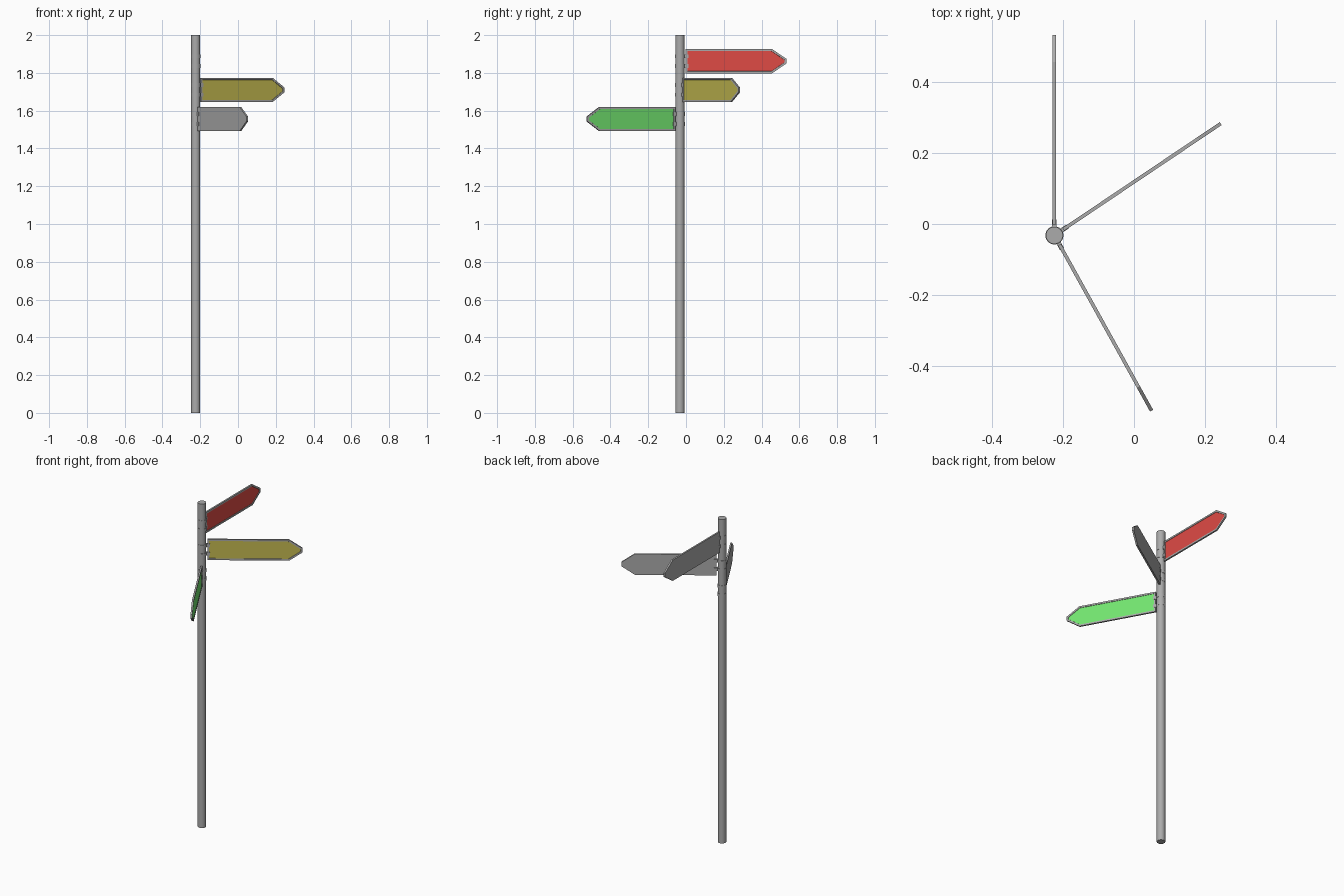
import bpy
import bmesh
from math import radians
from mathutils import Matrix, Vector

cube = bpy.data.objects.get("Cube")
if cube:
    bpy.data.objects.remove(cube)

POST = Vector((-0.224, -0.032, 0))
POST_R = 0.024


def material(name, rgb):
    mat = bpy.data.materials.new(name)
    mat.use_nodes = True
    mat.diffuse_color = (*rgb, 1)
    mat.node_tree.nodes["Principled BSDF"].inputs["Base Color"].default_value = (*rgb, 1)
    return mat


metal = material("grey metal", (0.41, 0.41, 0.41))
red = material("red paint", (0.74, 0.07, 0.06))
yellow = material("yellow paint", (0.55, 0.49, 0.08))
green = material("green paint", (0.17, 0.78, 0.16))


def finish(bm, name, mats, matrix):
    bmesh.ops.recalc_face_normals(bm, faces=bm.faces[:])
    mesh = bpy.data.meshes.new(name)
    bm.to_mesh(mesh)
    bm.free()
    obj = bpy.data.objects.new(name, mesh)
    bpy.context.collection.objects.link(obj)
    for mat in mats:
        mesh.materials.append(mat)
    obj.matrix_world = matrix
    return obj


def cylinder(name, radius, height, z):
    bm = bmesh.new()
    bmesh.ops.create_cone(bm, cap_ends=True, segments=32, radius1=radius,
                          radius2=radius, depth=height)
    for f in bm.faces:
        f.smooth = abs(f.normal.z) < 0.5
    for e in bm.edges:
        e.smooth = all(f.smooth for f in e.link_faces)
    return finish(bm, name, [metal], Matrix.Translation(POST + Vector((0, 0, z))))


def sign(name, paint, z, angle, side):
    """Pointed plate along local +x; the painted panel faces local y * side."""
    place = Matrix.Translation(POST + Vector((0, 0, z))) @ Matrix.Rotation(radians(angle), 4, "Z")
    half, thick = 0.064, 0.01
    upper = [(0.03, half), (0.488, half), (0.564, 0.012)]
    outline = upper + [(x, -h) for x, h in reversed(upper)]

    # Plate with a shallow painted recess inside its rim
    bm = bmesh.new()
    back = bm.faces.new([bm.verts.new((x, -side * thick / 2, h)) for x, h in outline])
    ext = bmesh.ops.extrude_face_region(bm, geom=[back], use_keep_orig=True)
    moved = [v for v in ext["geom"] if isinstance(v, bmesh.types.BMVert)]
    bmesh.ops.translate(bm, verts=moved, vec=(0, side * thick, 0))
    bmesh.ops.recalc_face_normals(bm, faces=bm.faces[:])
    front = next(f for f in bm.faces if f.normal.y * side > 0.9)
    bmesh.ops.inset_region(bm, faces=[front], thickness=0.01, use_even_offset=True)
    bmesh.ops.inset_region(bm, faces=[front], thickness=0.001, depth=-0.002)
    front.material_index = 1
    finish(bm, name + "_sign", [metal, paint], place)

    # Two clamps holding the plate to the post
    for label, dz in (("upper", 0.026), ("lower", -0.026)):
        cylinder(f"{name}_{label}_band", POST_R + 0.0015, 0.02, z + dz)
        bm = bmesh.new()
        bmesh.ops.create_cube(bm, size=1)
        bmesh.ops.scale(bm, verts=bm.verts, vec=(0.024, 0.013, 0.02))
        bmesh.ops.translate(bm, verts=bm.verts, vec=(0.032, 0, dz))
        finish(bm, f"{name}_{label}_clamp", [metal], place)


cylinder("post", POST_R, 2.0, 1.0)
sign("red", red, 1.862, 90, -1)
sign("yellow", yellow, 1.71, 33.9, -1)
sign("green", green, 1.556, -61, 1)
